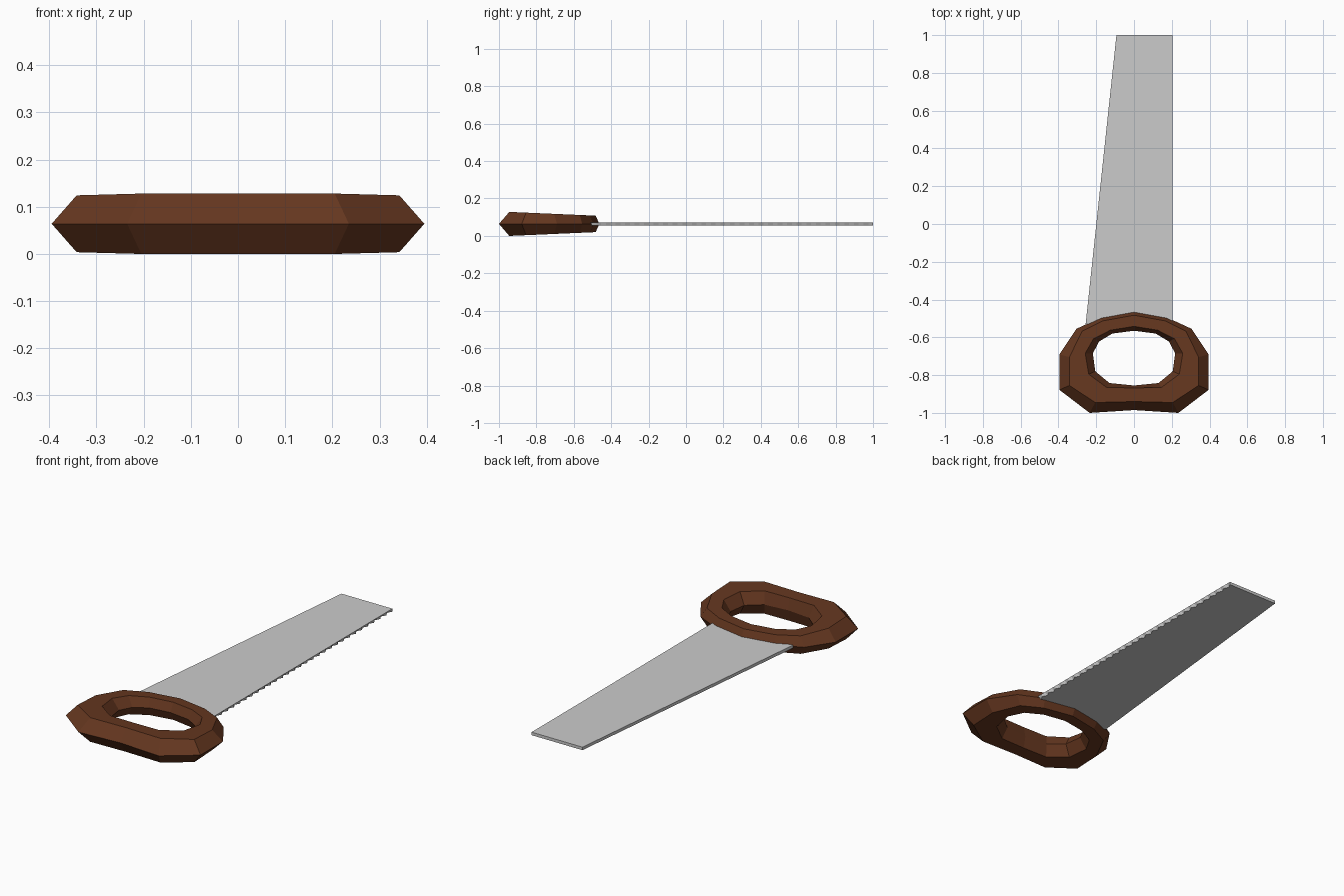
import bpy

if "Cube" in bpy.data.objects:
    bpy.data.objects.remove(bpy.data.objects["Cube"])

MID = 0.064  # mid-plane height of the saw


def make_object(name, verts, faces):
    mesh = bpy.data.meshes.new(name)
    mesh.from_pydata(verts, [], faces)
    mesh.update()
    obj = bpy.data.objects.new(name, mesh)
    bpy.context.collection.objects.link(obj)
    return obj


def full_loop(half):
    # Mirror a right-hand half outline into a closed loop
    return half + [(-x, y) for x, y in reversed(half[1:-1])]


def bulge(y):
    # Handle half-thickness, growing toward the grip end
    return min(0.064, 0.044 + (-0.483 - y) * 0.0437)


# Handle: faceted ring with a six-sided section
outer_mid = full_loop([(0, -.463), (.175, -.495), (.305, -.555), (.395, -.69),
                       (.395, -.878), (.235, -1.0), (0, -.985)])
outer_rim = full_loop([(0, -.483), (.165, -.513), (.275, -.568), (.342, -.705),
                       (.342, -.855), (.205, -.945), (0, -.94)])
inner_rim = full_loop([(0, -.542), (.125, -.562), (.215, -.608), (.258, -.685),
                       (.24, -.795), (.145, -.865), (0, -.868)])
inner_mid = full_loop([(0, -.565), (.115, -.58), (.185, -.622), (.218, -.685),
                       (.205, -.78), (.13, -.842), (0, -.855)])

section = [(outer_mid, 0), (outer_rim, 1), (inner_rim, 1),
           (inner_mid, 0), (inner_rim, -1), (outer_rim, -1)]
n, s = len(outer_mid), len(section)
verts = [(x, y, MID + side * bulge(y)) for loop, side in section for x, y in loop]
faces = []
for j in range(s):
    for i in range(n):
        a, b = j * n, ((j + 1) % s) * n
        k = (i + 1) % n
        faces.append((a + i, b + i, b + k, a + k))
handle = make_object("handle", verts, faces)

wood = bpy.data.materials.new("dark_wood")
wood.diffuse_color = (0.13, 0.038, 0.014, 1)
wood.use_nodes = True
wood.node_tree.nodes["Principled BSDF"].inputs["Base Color"].default_value = wood.diffuse_color
handle.data.materials.append(wood)

# Blade: tapered plate, straight upper cutting edge with teeth filed below
TEETH, HALF, DEPTH = 30, 0.008, 0.014
Y0, Y1 = -0.53, 1.0
steps = TEETH * 2
ys = [Y0 + (Y1 - Y0) * i / steps for i in range(steps + 1)]
back = [(-.093, Y1), (-.256, Y0)]
top = [(.205, y, MID + HALF) for y in ys] + [(x, y, MID + HALF) for x, y in back]
bottom = [(.205 - DEPTH * (i % 2), y, MID - HALF) for i, y in enumerate(ys)]
bottom += [(x, y, MID - HALF) for x, y in back]
m = len(top)
faces = [tuple(range(m)), tuple(reversed(range(m, 2 * m)))]
for i in range(m):
    k = (i + 1) % m
    faces.append((i, m + i, m + k, k))
make_object("blade", top + bottom, faces)

# Consistent outward normals
import bmesh
for obj in bpy.context.collection.objects:
    bm = bmesh.new()
    bm.from_mesh(obj.data)
    bmesh.ops.recalc_face_normals(bm, faces=bm.faces[:])
    bm.to_mesh(obj.data)
    bm.free()
